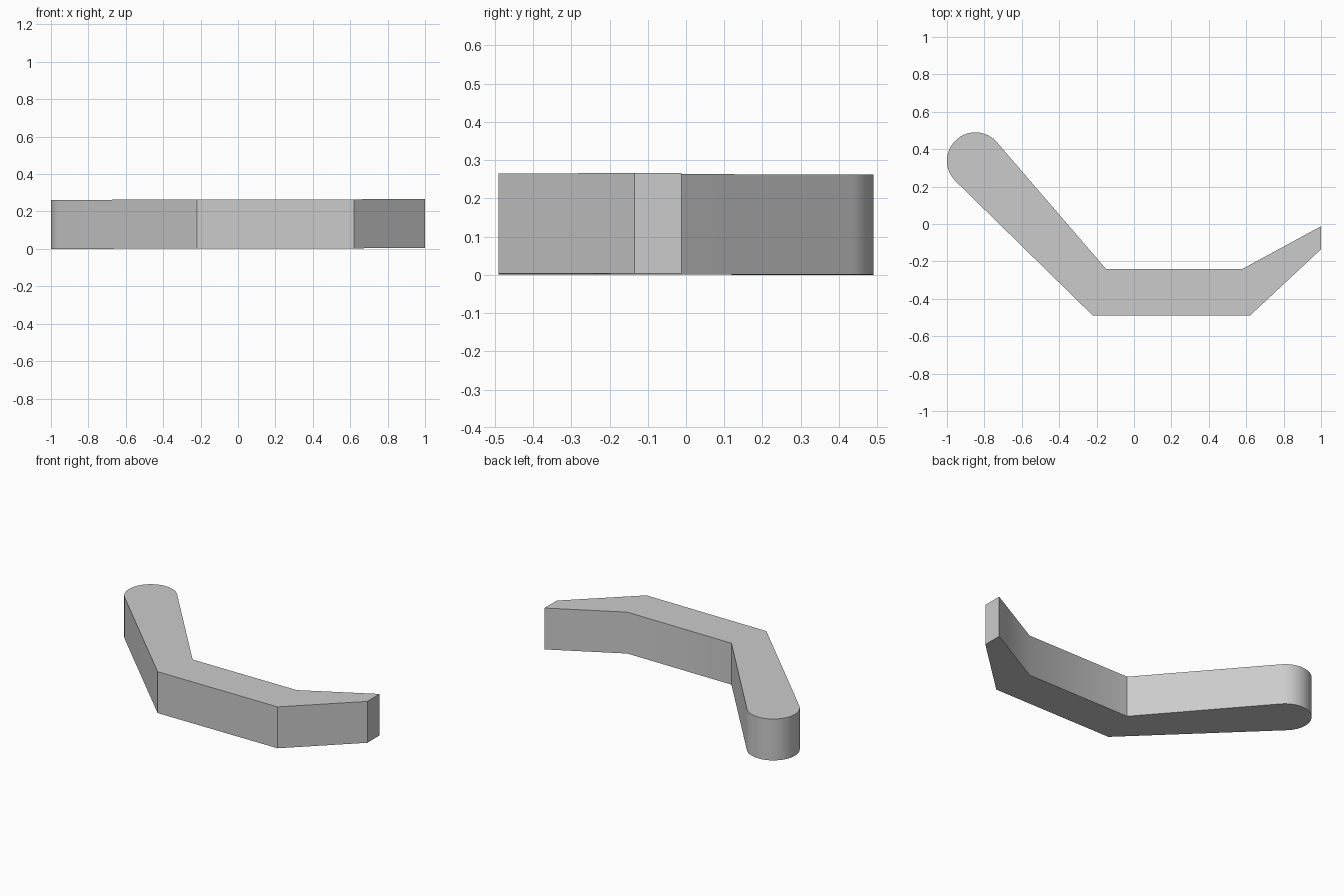
import bpy
import bmesh
from math import cos, sin, radians

cube = bpy.data.objects.get("Cube")
if cube:
    bpy.data.objects.remove(cube, do_unlink=True)

HEIGHT = 0.262
TILT = 0.002  # the bar rises very slightly towards +x

# Plain grey material
grey = bpy.data.materials.new("plain_grey")
grey.use_nodes = True
colour = (0.6, 0.6, 0.6, 1)
grey.diffuse_color = colour
grey.node_tree.nodes["Principled BSDF"].inputs["Base Color"].default_value = colour

# Outline: angular bar with a tapered end and a rounded end
outline = [(-0.22, -0.49), (0.62, -0.49), (1, -0.135), (1, -0.012),
           (0.58, -0.24), (-0.15, -0.24)]
STEPS = 32
for i in range(STEPS + 1):
    a = radians(40 + 185 * i / STEPS)
    outline.append((-0.848 + 0.152 * cos(a), 0.338 + 0.152 * sin(a)))

# Extrude the outline into a solid bar
bm = bmesh.new()
base = bm.faces.new([bm.verts.new((x, y, TILT * (x + 1))) for x, y in outline])
top = bmesh.ops.extrude_face_region(bm, geom=[base], use_keep_orig=True)
moved = [g for g in top["geom"] if isinstance(g, bmesh.types.BMVert)]
bmesh.ops.translate(bm, verts=moved, vec=(0, 0, HEIGHT))
bmesh.ops.recalc_face_normals(bm, faces=bm.faces)
mesh = bpy.data.meshes.new("bent_bar")
bm.to_mesh(mesh)
bm.free()
mesh.materials.append(grey)

bar = bpy.data.objects.new("bent_bar", mesh)
bpy.context.collection.objects.link(bar)
bpy.ops.object.select_all(action="DESELECT")
bar.select_set(True)
bpy.context.view_layer.objects.active = bar
bpy.ops.object.shade_smooth_by_angle(angle=radians(30))
